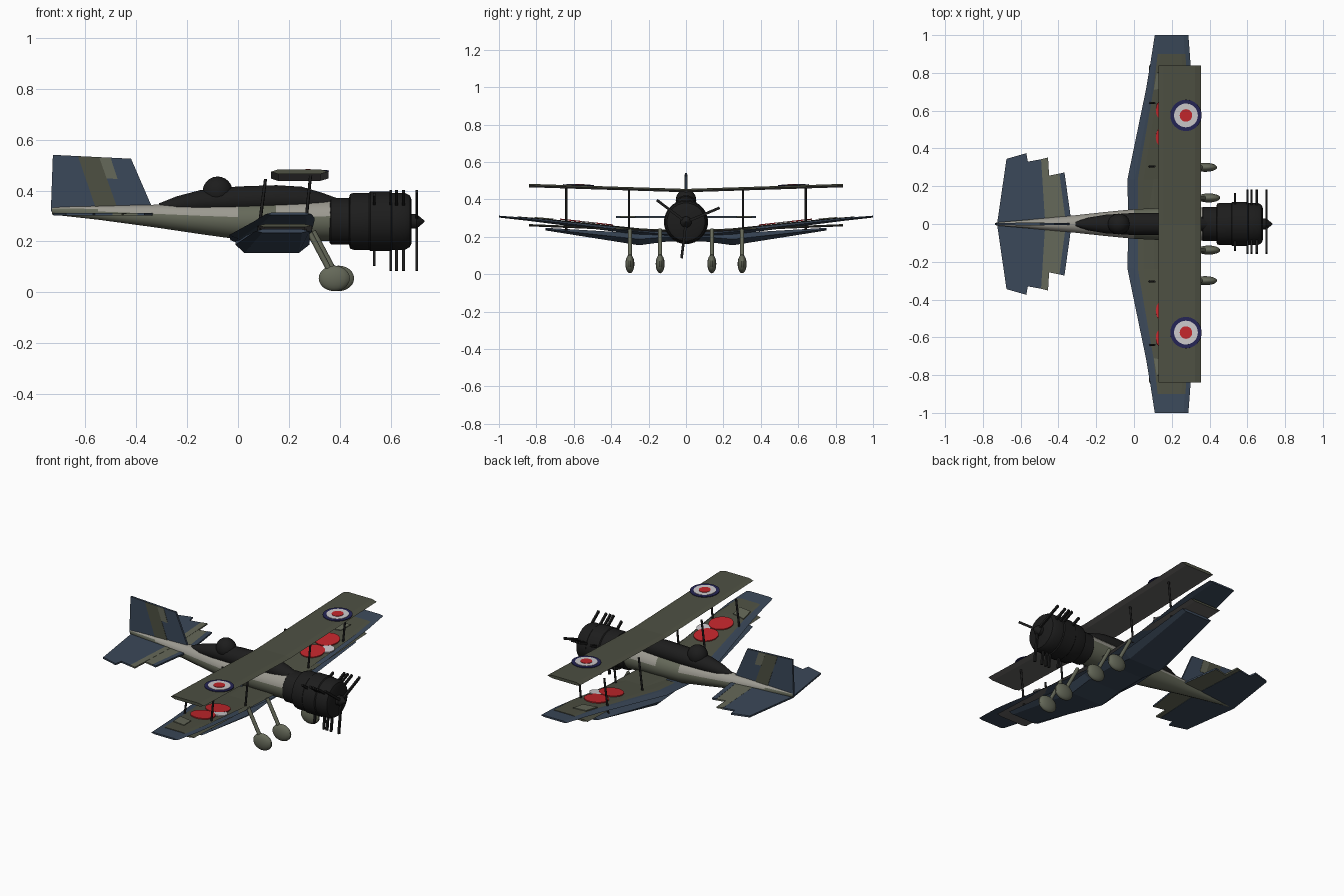
import bpy, bmesh
from math import sin, cos, pi, atan, radians
from mathutils import Vector, Matrix

cube = bpy.data.objects.get("Cube")
if cube:
    bpy.data.objects.remove(cube)


def material(name, r, g, b):
    m = bpy.data.materials.new(name)
    m.use_nodes = True
    m.diffuse_color = (r, g, b, 1)
    m.node_tree.nodes["Principled BSDF"].inputs["Base Color"].default_value = (r, g, b, 1)
    return m


BLUE = material("slate blue", .043, .065, .1)
OLIVE = material("dark olive", .075, .08, .055)
SAGE = material("grey green", .13, .14, .1)
LIGHT = material("pale grey", .33, .32, .28)
GREY = material("underside grey", .13, .125, .12)
BLACK = material("soft black", .012, .012, .012)
RED = material("red", .55, .02, .025)
WHITE = material("white", .6, .58, .6)
NAVY = material("navy", .018, .018, .09)


def finish(name, bm, mats, rule=None, smooth=0.6):
    bmesh.ops.recalc_face_normals(bm, faces=bm.faces)
    bm.normal_update()
    if rule:
        for f in bm.faces:
            f.material_index = rule(f)
    me = bpy.data.meshes.new(name)
    bm.to_mesh(me)
    bm.free()
    for m in mats:
        me.materials.append(m)
    if smooth:
        me.shade_smooth()
        me.set_sharp_from_angle(angle=smooth)
    ob = bpy.data.objects.new(name, me)
    bpy.context.collection.objects.link(ob)
    return ob


def loft(name, rings, mats, rule=None, smooth=0.6):
    bm = bmesh.new()
    loops = [[bm.verts.new(p) for p in ring] for ring in rings]
    n = len(loops[0])
    for a, b in zip(loops, loops[1:]):
        for i in range(n):
            j = (i + 1) % n
            bm.faces.new((a[i], a[j], b[j], b[i]))
    bm.faces.new(loops[0])
    bm.faces.new(loops[-1])
    return finish(name, bm, mats, rule, smooth)


def body(name, stations, mats, rule=None, n=16):
    # stations along x: (x, half width, bottom, top)
    rings = []
    for x, w, lo, hi in stations:
        mid, h = (lo + hi) / 2, (hi - lo) / 2
        rings.append([(x, w * cos(2 * pi * (i + .5) / n), mid + h * sin(2 * pi * (i + .5) / n))
                      for i in range(n)])
    return loft(name, rings, mats, rule)


def wing_ring(y, x0, x1, z, t):
    shape = ((0, 0), (.12, .5), (.86, .5), (1, 0), (.86, -.5), (.12, -.5))
    return [(x0 + (x1 - x0) * u, y, z + t * v) for u, v in shape]


def wing(name, stations, mats, rule=None):
    # stations from root to tip (y, rear x, front x, z, thickness), mirrored across y
    left = [(-s[0],) + s[1:] for s in reversed(stations) if s[0] > 0]
    return loft(name, [wing_ring(*s) for s in left + stations], mats, rule, None)


def plate(name, pts, thick, mat):
    # flat outline extruded about its own plane; pts are 3D
    bm = bmesh.new()
    face = bm.faces.new([bm.verts.new(p) for p in pts])
    bm.normal_update()
    n = face.normal * thick
    ext = bmesh.ops.extrude_face_region(bm, geom=[face])
    bmesh.ops.translate(bm, vec=n, verts=[v for v in ext["geom"] if isinstance(v, bmesh.types.BMVert)])
    bmesh.ops.translate(bm, vec=-n / 2, verts=bm.verts)
    return finish(name, bm, [mat], smooth=None)


def rod(name, a, b, r, mat, n=8):
    a, b = Vector(a), Vector(b)
    d = b - a
    bm = bmesh.new()
    m = Matrix.Translation((a + b) / 2) @ d.to_track_quat('Z', 'Y').to_matrix().to_4x4()
    bmesh.ops.create_cone(bm, cap_ends=True, segments=n, radius1=r, radius2=r,
                          depth=d.length, matrix=m)
    return finish(name, bm, [mat], smooth=.9)


def ball(name, loc, size, mat):
    bm = bmesh.new()
    bmesh.ops.create_uvsphere(bm, u_segments=18, v_segments=12, radius=1,
                              matrix=Matrix.Translation(loc) @ Matrix.Diagonal((*size, 1)))
    return finish(name, bm, [mat])


def disc(name, x, y, z, r, h, slope, mat):
    tilt = Vector((0, -slope if y > 0 else slope, 1)).normalized() * h
    p = Vector((x, y, z))
    return rod(name, p, p + tilt, r, mat, 32)


# Fuselage with pale upper decking
body("fuselage", [(-.73, .008, .305, .337), (-.55, .024, .285, .34), (-.33, .045, .255, .345),
                  (-.15, .065, .228, .35), (0, .08, .207, .355), (.15, .087, .203, .36),
                  (.37, .088, .2, .366)], [SAGE, LIGHT],
     lambda f: int(f.normal.z > .3 and abs(f.calc_center_median().x - .05) > .06))

# Spine, cockpit dome
body("spine_canopy", [(-.31, .012, .32, .35), (-.24, .035, .31, .378), (-.15, .05, .31, .402),
                      (0, .06, .31, .417), (.15, .06, .31, .422), (.25, .055, .31, .416),
                      (.33, .045, .31, .392), (.39, .03, .31, .37)], [BLACK])
ball("cockpit_dome", (-.08, 0, .395), (.06, .055, .06), BLACK)

# Engine cowling, hub and propellers
AXIS = .279
body("engine_cowling", [(x, r, AXIS - r, AXIS + r) for x, r in
     ((.36, .085), (.366, .092), (.436, .092), (.44, .108), (.455, .113), (.515, .113), (.52, .118),
      (.6, .118), (.605, .113), (.655, .113), (.675, .102), (.682, .085))], [BLACK], n=24)
body("propeller_hub", [(x, r, AXIS - r, AXIS + r) for x, r in
     ((.67, .03), (.70, .03), (.715, .018), (.732, .003))], [BLACK], n=12)
for k, (x, length) in enumerate(((.535, .175), (.6, .195), (.622, .195), (.65, .195), (.702, .195))):
    for deg in (23, 143, 263):
        bm = bmesh.new()
        m = (Matrix.Translation((x, 0, AXIS)) @ Matrix.Rotation(radians(deg), 4, 'X')
             @ Matrix.Translation((0, length / 2, 0)) @ Matrix.Diagonal((.011, length, .014, 1)))
        bmesh.ops.create_cube(bm, size=1, matrix=m)
        finish("propeller_blade", bm, [BLACK], smooth=None)

# Upper and lower straight wings, grey beneath
under = lambda f: int(f.normal.z < -.3)
wing("upper_wing", [(0, .13, .355, .447, .018), (.84, .13, .355, .474, .018)], [OLIVE, GREY], under)
wing("lower_wing", [(0, .08, .29, .228, .014), (.84, .08, .29, .262, .012)], [OLIVE, GREY], under)

# Tapered blue wing, cranked belly fairing and olive top panels
wing("tapered_wing", [(0, -.03, .285, .205, .03), (.235, -.035, .285, .225, .03),
                      (.72, .065, .3, .28, .02), (.84, .085, .3, .293, .016),
                      (1, .11, .288, .308, .01)], [BLUE])
wing("wing_belly", [(0, -.01, .28, .2, .05), (.1, -.01, .28, .2, .05), (.25, -.01, .28, .187, .064),
                    (.75, .07, .28, .241, .014)], [BLUE])
for s in (1, -1):
    panel = ((.08, .02, .27, .228), (.235, .02, .27, .241), (.72, .105, .284, .291), (.9, .125, .272, .306))
    loft("wing_panel", [wing_ring(s * y, a, b, z, .006) for y, a, b, z in panel], [OLIVE], smooth=None)

    # Round markings
    for r, h, mat in ((.083, .004, NAVY), (.063, .006, WHITE), (.033, .008, RED)):
        disc("upper_roundel", .275, s * .575, .4745, r, h, .032, mat)
    disc("lower_roundel", .185, s * .46, .268, .07, .006, .11, RED)
    disc("lower_roundel", .185, s * .605, .284, .07, .006, .11, RED)
    disc("lower_roundel_centre", .245, s * .52, .274, .04, .006, .11, WHITE)
    plate("wing_patch", [(.105, s * .71, .293), (.19, s * .73, .295), (.2, s * .81, .302),
                         (.12, s * .8, .301)], .008, SAGE)

    # Struts between the wings
    for y, low in ((.305, .225), (.64, .235)):
        rod("rear_strut", (.08, s * y, low), (.108, s * y, .445), .006, BLACK)
        rod("front_strut", (.262, s * y, low), (.285, s * y, .46), .006, BLACK)

    # Undercarriage legs and wheel pods
    for y, x in ((.3, .378), (.138, .395)):
        rod("undercarriage_leg", (x - .1, s * y, .24), (x - .01, s * y, .07), .011, SAGE, 10)
        ball("wheel_pod", (x, s * y, .055), (.062, .024, .05), SAGE)

    # Stepped tailplane in layered strips
    plate("tailplane", [(x, s * y, .306) for x, y in
          ((-.725, 0), (-.675, .345), (-.57, .375), (-.562, .33), (-.48, .345), (-.46, 0))], .01, BLUE)
    plate("tailplane_strip", [(x, s * y, .307) for x, y in
          ((-.47, 0), (-.492, .343), (-.455, .352), (-.435, 0))], .009, SAGE)
    plate("tailplane_inner", [(x, s * y, .306) for x, y in
          ((-.44, 0), (-.455, .255), (-.37, .272), (-.33, 0))], .009, SAGE)
    plate("tailplane_edge", [(x, s * y, .307) for x, y in
          ((-.36, 0), (-.395, .267), (-.368, .273), (-.33, 0))], .0095, BLUE)

# Fin with slanted bands
plate("fin", [(-.735, 0, .318), (-.727, 0, .54), (-.42, 0, .525), (-.34, 0, .34)], .012, BLUE)
plate("fin_band", [(-.628, 0, .534), (-.545, 0, .53), (-.475, 0, .335), (-.56, 0, .335)], .015, OLIVE)
plate("fin_patch", [(-.545, 0, .53), (-.5, 0, .528), (-.473, 0, .445), (-.516, 0, .448)], .0155, SAGE)
